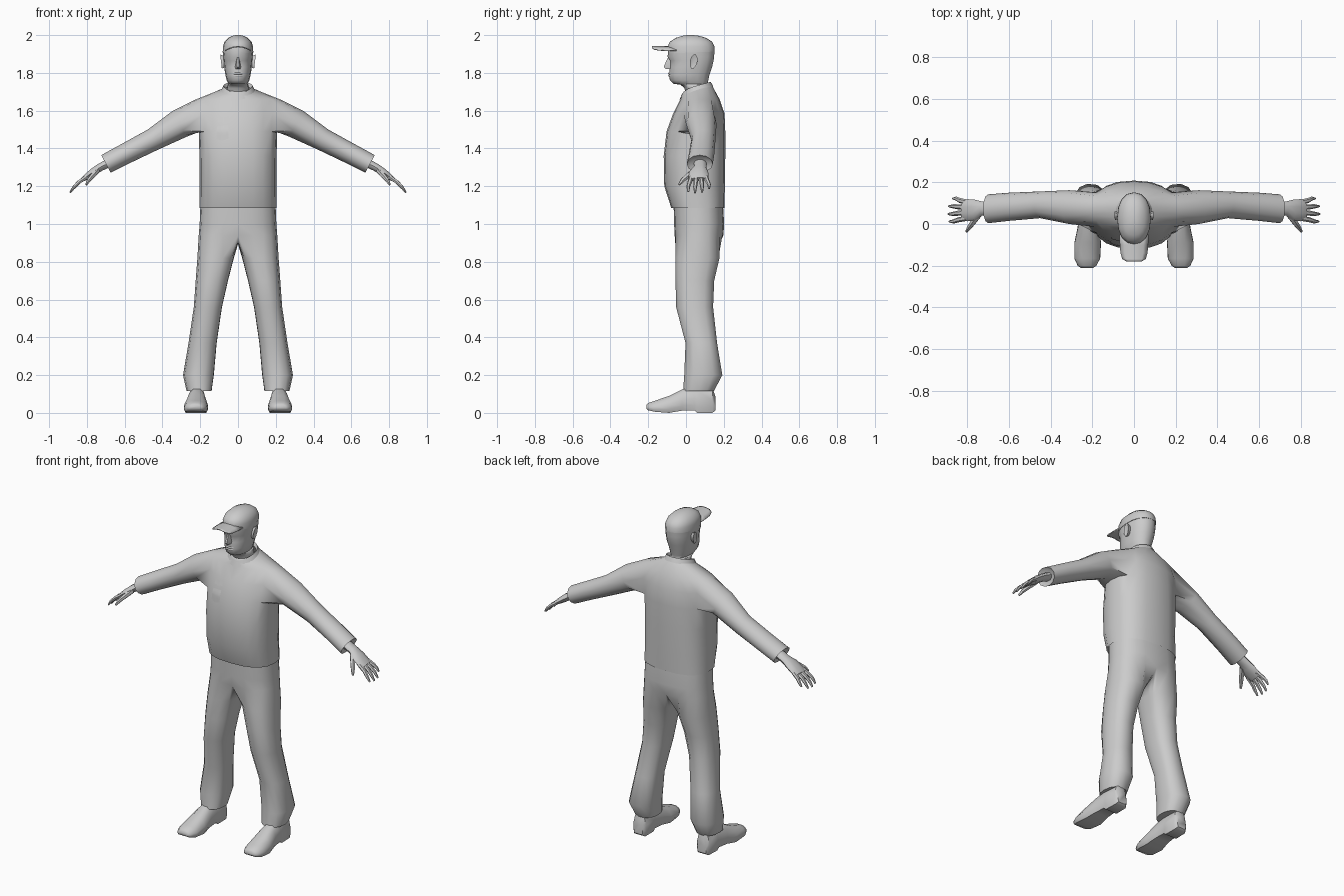
import bpy, bmesh, math
from mathutils import Vector

if "Cube" in bpy.data.objects:
    bpy.data.objects.remove(bpy.data.objects["Cube"])

grey = bpy.data.materials.new("plain grey")
grey.diffuse_color = (0.6, 0.6, 0.6, 1)
grey.use_nodes = True
grey.node_tree.nodes["Principled BSDF"].inputs["Base Color"].default_value = grey.diffuse_color


def finish(name, bm, mirror=False, angle=50, solid=0):
    bmesh.ops.remove_doubles(bm, verts=bm.verts, dist=0.0004)
    bmesh.ops.recalc_face_normals(bm, faces=bm.faces)
    me = bpy.data.meshes.new(name)
    bm.to_mesh(me)
    bm.free()
    ob = bpy.data.objects.new(name, me)
    bpy.context.collection.objects.link(ob)
    me.materials.append(grey)
    bpy.context.view_layer.objects.active = ob
    ob.select_set(True)
    bpy.ops.object.shade_smooth_by_angle(angle=math.radians(angle))
    ob.select_set(False)
    if solid:
        ob.modifiers.new("thickness", 'SOLIDIFY').thickness = solid
    if mirror:
        ob.modifiers.new("mirror", 'MIRROR').merge_threshold = 0.0005
    return ob


def spow(v, p):
    return math.copysign(abs(v) ** p, v)


def add_ring(bm, pts):
    return [bm.verts.new(p) for p in pts]


def skin(bm, a, b, closed=True, skip=()):
    n = len(a)
    for i in range(n if closed else n - 1):
        if i not in skip:
            j = (i + 1) % n
            bm.faces.new((a[i], a[j], b[j], b[i]))


def loft(bm, rings, caps=True):
    vs = [add_ring(bm, r) for r in rings]
    for a, b in zip(vs, vs[1:]):
        skin(bm, a, b)
    if caps:
        bm.faces.new(vs[0])
        bm.faces.new(vs[-1])
    return vs


def oval(z, w, yf, yb, n=16, p=0.9, tilt=0.0):
    m, d = (yf + yb) / 2, (yb - yf) / 2
    out = []
    for i in range(n):
        t = 2 * math.pi * i / n
        dy = -d * spow(math.cos(t), p)
        out.append((w * spow(math.sin(t), p), m + dy, z + tilt * dy))
    return out


def half(z, w, yf, yb, p=0.85, tilt=0.0):
    # front centre, around the side, to back centre
    pts = oval(z, w, yf, yb, 20, p, tilt)[:11]
    return [(0 if k in (0, 10) else x, y, zz) for k, (x, y, zz) in enumerate(pts)]


def tube(bm, path, n=8):
    # path entries: x, y, z, half width, half thickness
    rings = []
    for i, (x, y, z, w, h) in enumerate(path):
        a, b = path[max(i - 1, 0)], path[min(i + 1, len(path) - 1)]
        d = (Vector(b[:3]) - Vector(a[:3])).normalized()
        up = d.cross(Vector((0, 1, 0))).normalized()
        side = up.cross(d)
        ts = [2 * math.pi * k / n for k in range(n)]
        rings.append([Vector((x, y, z)) + side * w * math.cos(t) + up * h * math.sin(t) for t in ts])
    loft(bm, rings)


# shirt: half torso with an arm hole, sleeve bridged on
bm = bmesh.new()
rows = [add_ring(bm, half(*r)) for r in (
    (1.085, .205, -.078, .203, .8), (1.2, .203, -.115, .206, .8),
    (1.36, .204, -.118, .208, .8), (1.49, .208, -.103, .208, .85),
    (1.585, .222, -.068, .204, .95), (1.66, .222, -.03, .178, 1.05),
    (1.705, .095, -.025, .14, 1, .3), (1.722, .072, -.012, .125, 1, .3))]
for i, (a, b) in enumerate(zip(rows, rows[1:])):
    skin(bm, a, b, False, (3, 4, 5, 6) if i in (3, 4) else ())
prev = rows[3][3:8] + [rows[4][7]] + rows[5][7:2:-1] + [rows[4][3]]
# sleeve sections: centre x, z, half height, front y, back y
for x, z, h, yf, yb in ((.31, 1.53, .078, .0, .162), (.45, 1.447, .06, .028, .156),
                        (.60, 1.37, .055, .015, .15), (.699, 1.318, .053, .004, .142)):
    up, ring = Vector((.47, 0, .88)), []
    for k in range(12):
        t = math.radians(210 + 30 * k)
        c = Vector((x, (yf + yb) / 2 + (yb - yf) / 2 * math.cos(t), z))
        ring.append(c + up * h * math.sin(t))
    cur = add_ring(bm, ring)
    skin(bm, prev, cur)
    prev = cur
# turned-in cuff
mid = sum((v.co for v in prev), Vector()) / 12
inner = add_ring(bm, [mid + (v.co - mid) * .7 - Vector((.01, 0, -.005)) for v in prev])
skin(bm, prev, inner)
bm.faces.new(inner)
shirt = finish("shirt", bm, True)

# folded collar with a front notch
bm = bmesh.new()
cols = [[], [], []]
for k in range(11):
    t = math.pi * k / 10
    notch = .02 * max(0, math.cos(t)) ** 3
    for c, (r, z) in zip(cols, ((1.28, 1.702), (1.08, 1.732), (.95, 1.715))):
        y = .055 - .07 * r * math.cos(t)
        c.append((.072 * r * math.sin(t) if 0 < k < 10 else 0, y, z + .28 * (y - .055) - notch))
vs = [add_ring(bm, c) for c in cols]
skin(bm, vs[0], vs[1], False)
skin(bm, vs[1], vs[2], False)
finish("collar", bm, True)

# trousers: half pelvis running into one leg
bm = bmesh.new()
rows = [add_ring(bm, half(*r)) for r in (
    (1.12, .198, -.066, .195, .8), (1.0, .203, -.063, .202, .8), (.94, .208, -.06, .198, .8))]
for a, b in zip(rows, rows[1:]):
    skin(bm, a, b, False)
crotch = add_ring(bm, [(0, .17 - .2 * j / 4, .905 - .006 * (2 - abs(j - 2))) for j in range(5)])
prev = rows[-1] + crotch
angles = [-48 + 27.6 * k for k in range(11)] + [228 + 14 * (j + 1) for j in range(5)]
for z, xi, xo, yf, yb in ((.82, .022, .215, -.057, .178), (.7, .053, .224, -.056, .15),
                          (.56, .085, .234, -.053, .144), (.37, .113, .262, -.003, .165),
                          (.2, .128, .291, -.01, .193), (.115, .14, .272, -.016, .148)):
    ring = []
    for a in angles:
        t = math.radians(a)
        ring.append(((xi + xo) / 2 + (xo - xi) / 2 * spow(math.sin(t), .85),
                     (yf + yb) / 2 - (yb - yf) / 2 * spow(math.cos(t), .85), z))
    cur = add_ring(bm, ring)
    skin(bm, prev, cur)
    prev = cur
bm.faces.new(prev)
finish("trousers", bm, True)

# shoes: sections along y (half width, bottom, top)
bm = bmesh.new()
rings = []
for y, cx, w, zb, zt in ((.155, .215, .03, .012, .09), (.14, .215, .043, 0, .135),
                         (.06, .216, .045, 0, .14), (.045, .217, .045, .014, .14),
                         (-.02, .219, .052, .012, .125), (-.09, .222, .064, 0, .09),
                         (-.165, .224, .062, .006, .064), (-.2, .225, .045, .014, .052),
                         (-.21, .225, .03, .022, .042)):
    shape = ((-.85, 0), (.85, 0), (1, .22), (.97, .5), (.75, .82), (.35, 1),
             (-.35, 1), (-.75, .82), (-.97, .5), (-1, .22))
    rings.append([(cx + w * u, y, zb + (zt - zb) * v) for u, v in shape])
loft(bm, rings)
finish("shoes", bm, True, 45)

# hands with four fingers and a thumb
bm = bmesh.new()
tube(bm, ((.68, .075, 1.325, .034, .024), (.73, .075, 1.3, .034, .022), (.765, .068, 1.277, .05, .021),
          (.8, .066, 1.252, .053, .017), (.822, .068, 1.236, .048, .012)), 10)
for y0, y1, s in ((.028, .012, .93), (.055, .048, 1.0), (.08, .085, .96), (.104, .122, .72)):
    tube(bm, ((.8, y0, 1.25, .013, .012), (.81 + .035 * s, (y0 + y1) / 2, 1.245 - .025 * s, .012, .011),
              (.81 + .06 * s, y1, 1.245 - .051 * s, .010, .009), (.81 + .08 * s, y1, 1.245 - .08 * s, .005, .005)), 6)
tube(bm, ((.745, .045, 1.283, .018, .016), (.77, .01, 1.255, .015, .014),
          (.79, -.018, 1.232, .012, .011), (.803, -.036, 1.208, .006, .006)), 6)
finish("hands", bm, True)

# head and neck
bm = bmesh.new()
loft(bm, [oval(*r) for r in (
    (1.67, .06, .0, .115), (1.72, .057, -.008, .113), (1.738, .056, -.03, .113), (1.742, .05, -.066, .113),
    (1.76, .06, -.085, .118), (1.79, .067, -.09, .124), (1.83, .073, -.086, .138), (1.865, .076, -.085, .146),
    (1.885, .078, -.098, .149), (1.93, .079, -.092, .151))])
finish("head", bm)

# facial features
bm = bmesh.new()
loft(bm, [[(-.006, -.08, 1.882), (.006, -.08, 1.882), (.004, -.097, 1.88), (-.004, -.097, 1.88)],
          [(-.016, -.08, 1.832), (.016, -.08, 1.832), (.006, -.118, 1.832), (-.006, -.118, 1.832)],
          [(-.014, -.08, 1.82), (.014, -.08, 1.82), (.006, -.108, 1.821), (-.006, -.108, 1.821)]])
finish("nose", bm)
bm = bmesh.new()
for z in (1.797, 1.785):
    loft(bm, [[(x, -.09 + abs(x) * .35 - d * math.cos(t), z + .006 * math.sin(t))
               for t in [k * math.pi / 3 for k in range(6)]]
              for x, d in ((-.026, .002), (-.01, .009), (.01, .009), (.026, .002))])
finish("lips", bm)
bm = bmesh.new()
loft(bm, [[(.079 + dx + .009 * (v - .5), .04 + .02 * s * math.cos(t) + .012 * (v - .5), 1.86 + .038 * s * math.sin(t))
           for t in [k * math.pi / 5 for k in range(10)] for v in (.5 + .5 * math.sin(t),)]
          for dx, s in ((-.012, .75), (.004, .95), (.011, 1), (.008, .7))])
finish("ears", bm, True)

# cap crown and curved brim
bm = bmesh.new()
loft(bm, [oval(*r) for r in (
    (1.908, .081, -.094, .152, 16, .9, .04), (1.94, .08, -.097, .151), (1.965, .072, -.085, .138),
    (1.985, .052, -.055, .108), (1.996, .03, -.02, .07), (2.0, .012, .005, .04))])
finish("cap_crown", bm)
bm = bmesh.new()
rows = []
for y, w in ((-.05, .07), (-.1, .068), (-.14, .065), (-.168, .056), (-.18, .036)):
    rows.append(add_ring(bm, [(w * u, y, 1.942 - 4.5 * (w * u) ** 2) for u in (-1, -.67, -.33, 0, .33, .67, 1)]))
for a, b in zip(rows, rows[1:]):
    skin(bm, a, b, False)
finish("cap_brim", bm, solid=.006)

# chest pocket and flap laid onto the shirt
for name, x0, x1, z0, z1 in (("pocket", -.118, -.05, 1.44, 1.525), ("pocket_flap", -.118, -.05, 1.545, 1.578)):
    bm = bmesh.new()
    rows = [add_ring(bm, [(x0 + (x1 - x0) * i / 6, -.1, z0 + (z1 - z0) * j / 6 + (.012 * abs(i - 3) / 3 if j == 0 else 0))
                          for i in range(7)]) for j in range(7)]
    for a, b in zip(rows, rows[1:]):
        skin(bm, a, b, False)
    ob = finish(name, bm)
    wrap = ob.modifiers.new("wrap", 'SHRINKWRAP')
    wrap.target = shirt
    wrap.offset = .003
    wrap.wrap_mode = 'ABOVE_SURFACE'
